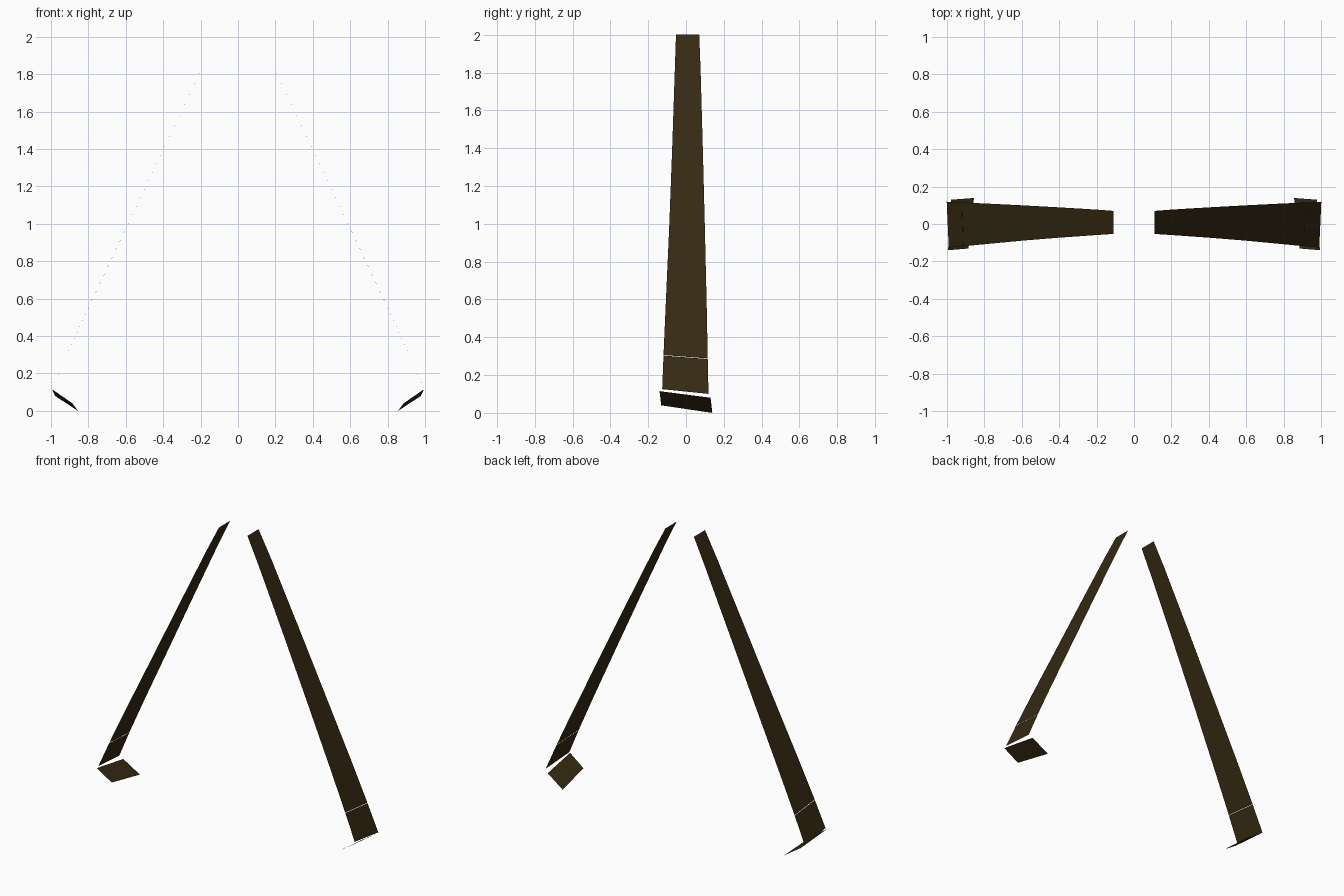
import bpy
import bmesh

cube = bpy.data.objects.get("Cube")
if cube:
    bpy.data.objects.remove(cube, do_unlink=True)


def make_material(name, color):
    mat = bpy.data.materials.new(name)
    mat.use_nodes = True
    mat.diffuse_color = color
    mat.node_tree.nodes["Principled BSDF"].inputs["Base Color"].default_value = color
    return mat


leather = make_material("dark brown leather", (0.036, 0.022, 0.006, 1))


def ribbon(name, rows):
    """Loft a thin sheet through (front point, back point) rows, mirrored to both sides."""
    bm = bmesh.new()
    pairs = [[bm.verts.new(p) for p in row] for row in rows]
    for (a, b), (c, d) in zip(pairs, pairs[1:]):
        bm.faces.new((a, c, d, b))
    mesh = bpy.data.meshes.new(name)
    bm.to_mesh(mesh)
    bm.free()
    mesh.materials.append(leather)
    obj = bpy.data.objects.new(name, mesh)
    bpy.context.collection.objects.link(obj)
    mirror = obj.modifiers.new("Both sides", "MIRROR")
    mirror.use_mirror_merge = False
    return obj


def strap_row(x, z, front, back, tilt):
    """One cross line of a strap; tilt drops its back end along the slope."""
    shift = tilt * 0.22
    return ((x - shift, front, z + tilt / 2), (x + shift, back, z - tilt / 2))


# Long tapering straps
ribbon("upper_strap", [
    strap_row(0.11, 2.0, -0.053, 0.070, 0),
    strap_row(0.20, 1.82, -0.059, 0.077, 0.002),
    strap_row(0.40, 1.40, -0.073, 0.089, 0.005),
    strap_row(0.60, 0.975, -0.089, 0.100, 0.008),
    strap_row(0.80, 0.55, -0.108, 0.110, 0.012),
    strap_row(0.916, 0.297, -0.119, 0.115, 0.018),
])

# Short steeper ends, split from the straps by a hairline seam
ribbon("lower_strap", [
    strap_row(0.917, 0.294, -0.119, 0.115, 0.018),
    strap_row(0.996, 0.113, -0.126, 0.119, 0.025),
])

# Inward-turned tabs at the bottom
ribbon("foot_tab", [
    ((0.994, -0.140, 0.115), (0.978, 0.130, 0.080)),
    ((0.885, -0.131, 0.040), (0.856, 0.139, 0.0)),
])
